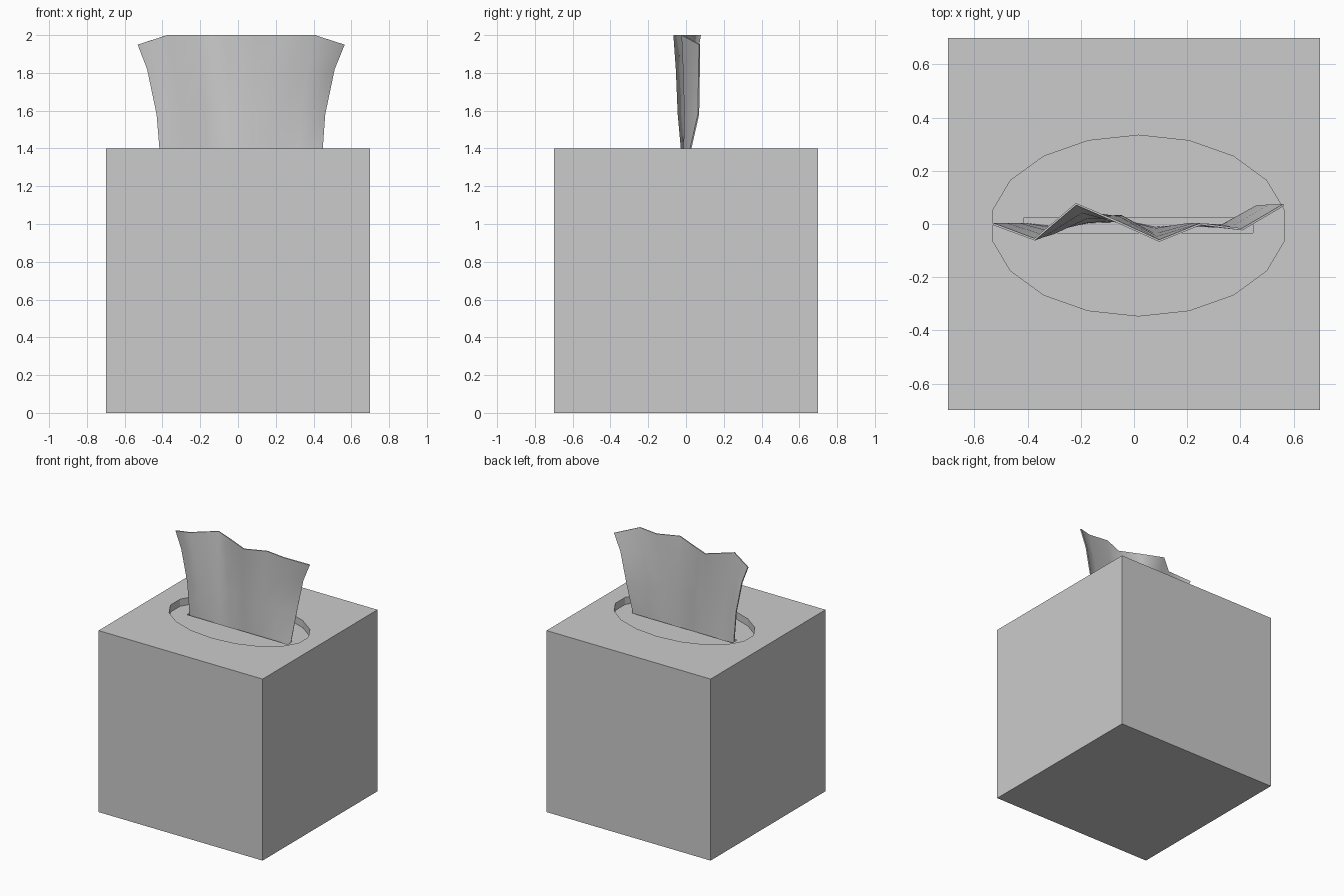
import bpy, bmesh
from math import cos, sin, pi, radians

if "Cube" in bpy.data.objects:
    bpy.data.objects.remove(bpy.data.objects["Cube"])


def new_object(name, bm):
    bmesh.ops.recalc_face_normals(bm, faces=bm.faces)
    mesh = bpy.data.meshes.new(name)
    bm.to_mesh(mesh)
    bm.free()
    obj = bpy.data.objects.new(name, mesh)
    bpy.context.collection.objects.link(obj)
    return obj


def prism(name, outline, z0, z1):
    bm = bmesh.new()
    low = [bm.verts.new((x, y, z0)) for x, y in outline]
    high = [bm.verts.new((x, y, z1)) for x, y in outline]
    bm.faces.new(low)
    bm.faces.new(high)
    n = len(outline)
    for i in range(n):
        j = (i + 1) % n
        bm.faces.new((low[i], low[j], high[j], high[i]))
    return new_object(name, bm)


def rect(x0, x1, y0, y1):
    return [(x0, y0), (x1, y0), (x1, y1), (x0, y1)]


def cut(obj, cutter):
    mod = obj.modifiers.new("cut", "BOOLEAN")
    mod.operation = "DIFFERENCE"
    mod.solver = "EXACT"
    mod.object = cutter
    cutter.hide_render = True
    cutter.hide_set(True)


# Cube carton with an 18-sided oval recess and a slit in its floor
carton = prism("carton", rect(-0.7, 0.7, -0.7, 0.7), 0, 1.4)
oval = [(0.017 + 0.556 * cos(pi / 2 + i * pi / 9),
         -0.006 + 0.34 * sin(pi / 2 + i * pi / 9)) for i in range(18)]
cut(carton, prism("oval_cutter", oval, 1.345, 1.5))
cut(carton, prism("slit_cutter", rect(-0.413, 0.447, -0.033, 0.024), 1.30, 1.38))

# Tissue: rows of (left x, right x, end z, middle z, y of each of 8 columns)
rows = [
    (-0.41, 0.443, 1.30, 1.30, (0, -.015, .008, .012, -.015, -.005, -.01, .012)),
    (-0.412, 0.445, 1.36, 1.36, (0, -.02, .01, .015, -.02, -.005, -.01, .016)),
    (-0.43, 0.46, 1.58, 1.58, (0, -.035, .025, .03, -.04, 0, -.005, .066)),
    (-0.48, 0.51, 1.82, 1.82, (0, -.045, .045, .025, -.05, 0, -.012, .07)),
    (-0.53, 0.563, 1.95, 2.00, (0, -.058, .075, .008, -.063, 0, -.02, .072)),
]
bm = bmesh.new()
grid = []
for x0, x1, z_end, z_mid, ys in rows:
    grid.append([bm.verts.new((x0 + (x1 - x0) * i / 7, y,
                               z_end if i in (0, 7) else z_mid))
                 for i, y in enumerate(ys)])
for a, b in zip(grid, grid[1:]):
    for i in range(7):
        bm.faces.new((a[i], a[i + 1], b[i + 1], b[i]))
tissue = new_object("tissue", bm)
solid = tissue.modifiers.new("thickness", "SOLIDIFY")
solid.thickness = 0.008
solid.offset = 0

# Soft shading on the tissue, with its rim kept sharp
bpy.ops.object.select_all(action="DESELECT")
tissue.select_set(True)
bpy.context.view_layer.objects.active = tissue
bpy.ops.object.modifier_apply(modifier="thickness")
bpy.ops.object.shade_smooth_by_angle(angle=radians(75))
